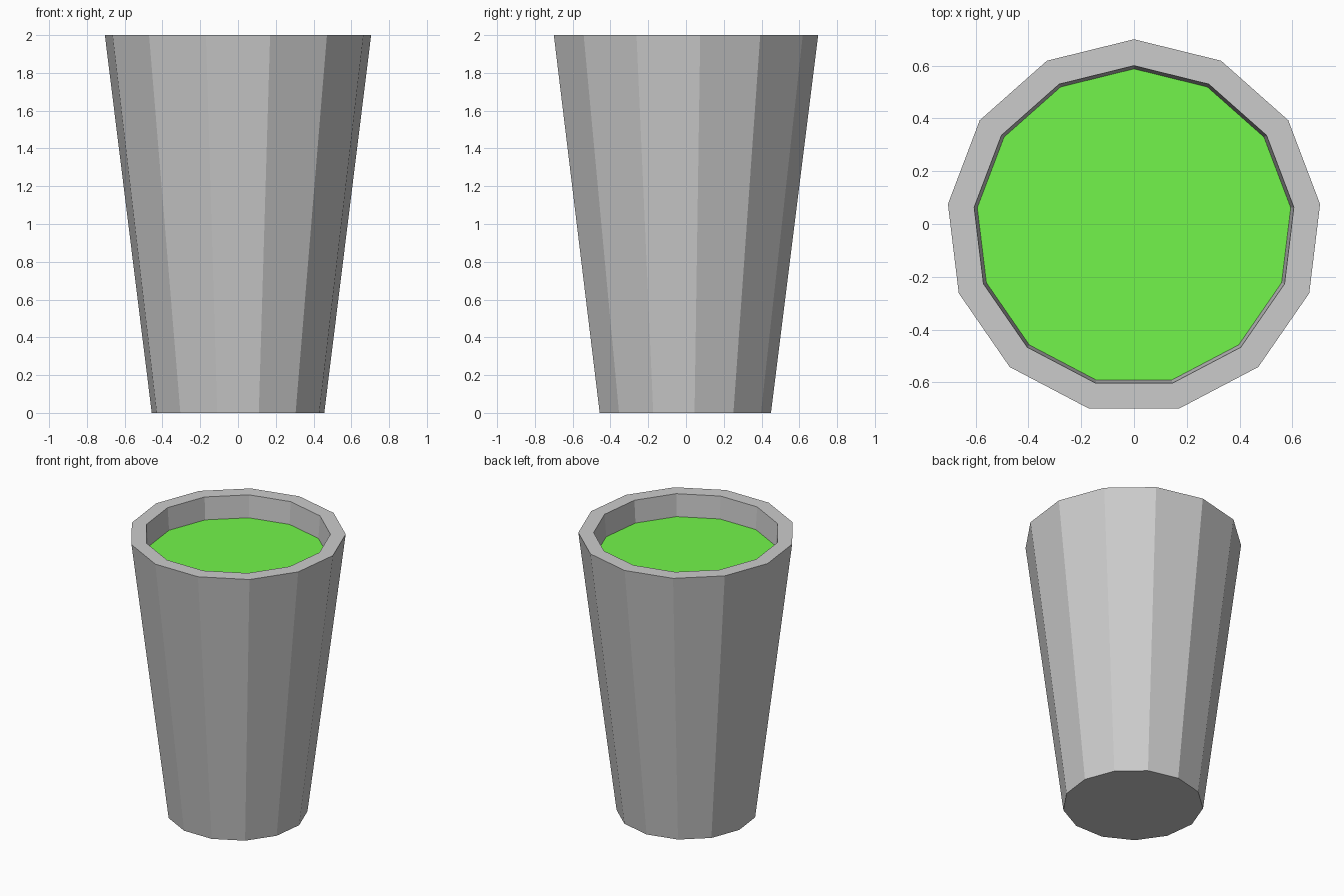
import bpy
import bmesh
import math

if "Cube" in bpy.data.objects:
    bpy.data.objects.remove(bpy.data.objects["Cube"])

SIDES = 13
CENTRE_Y = -0.0103  # keeps the odd-sided outline centred in its bounds


def ring(bm, radius, z):
    verts = []
    for i in range(SIDES):
        a = math.pi / 2 + 2 * math.pi * i / SIDES
        verts.append(bm.verts.new((radius * math.cos(a),
                                   radius * math.sin(a) + CENTRE_Y, z)))
    return verts


def build(name, profile, cap):
    """Stack rings along (radius, z) pairs, capping the first one."""
    bm = bmesh.new()
    rings = [ring(bm, r, z) for r, z in profile]
    for low, high in zip(rings, rings[1:]):
        for i in range(SIDES):
            j = (i + 1) % SIDES
            bm.faces.new((low[i], low[j], high[j], high[i]))
    bm.faces.new(rings[0] if cap == "up" else rings[0][::-1])
    mesh = bpy.data.meshes.new(name)
    bm.to_mesh(mesh)
    bm.free()
    obj = bpy.data.objects.new(name, mesh)
    bpy.context.collection.objects.link(obj)
    return obj


# Tapered cup: base, outer wall, flat rim, inner wall down to the liquid
build("cup", [(0.46, 0), (0.71, 2), (0.61, 2), (0.598, 1.84)], "down")

# Green liquid surface filling the cup
liquid = build("liquid", [(0.598, 1.84)], "up")
green = bpy.data.materials.new("green_liquid")
green.diffuse_color = (0.17, 0.91, 0.07, 1)
green.use_nodes = True
green.node_tree.nodes["Principled BSDF"].inputs["Base Color"].default_value = green.diffuse_color
liquid.data.materials.append(green)
